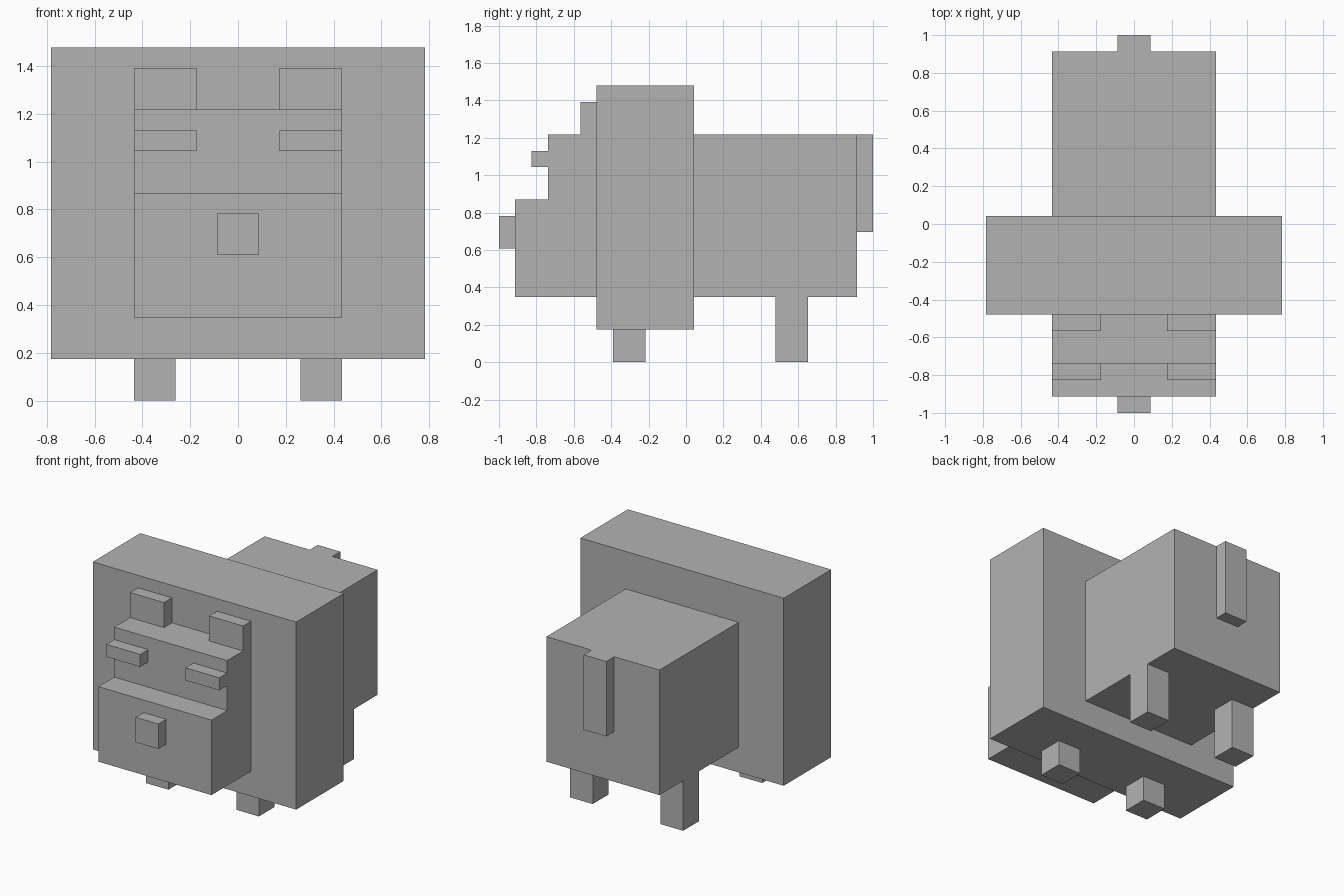
import bpy
import bmesh
from mathutils import Vector

cube = bpy.data.objects.get("Cube")
if cube:
    bpy.data.objects.remove(cube, do_unlink=True)

U = 2 / 23  # one block unit; the whole body is 23 units long

grey = bpy.data.materials.new("plain grey")
grey.use_nodes = True
colour = (0.45, 0.45, 0.45, 1)
grey.diffuse_color = colour
grey.node_tree.nodes["Principled BSDF"].inputs["Base Color"].default_value = colour


def block(name, x, y, z):
    """Box spanning the given (low, high) ranges, in block units."""
    low, high = (Vector(corner) * U for corner in zip(x, y, z))
    bm = bmesh.new()
    bmesh.ops.create_cube(bm, size=1)
    bmesh.ops.scale(bm, vec=high - low, verts=bm.verts)
    mesh = bpy.data.meshes.new(name)
    bm.to_mesh(mesh)
    bm.free()
    mesh.materials.append(grey)
    obj = bpy.data.objects.new(name, mesh)
    obj.location = (low + high) / 2
    bpy.context.collection.objects.link(obj)


def pair(name, x, y, z):
    """Matching blocks on the left (+x) and right (-x)."""
    block("left_" + name, x, y, z)
    block("right_" + name, (-x[1], -x[0]), y, z)


# Body, mane and tail
block("mane", (-9, 9), (-5.5, 0.5), (2, 17))
block("body", (-5, 5), (0.5, 10.5), (4, 14))
block("tail", (-1, 1), (10.5, 11.5), (8, 14))

# Head
block("muzzle", (-5, 5), (-10.5, -5.5), (4, 10))
block("forehead", (-5, 5), (-8.5, -5.5), (10, 14))
block("nose", (-1, 1), (-11.5, -10.5), (7, 9))
pair("brow", (2, 5), (-9.5, -8.5), (12, 13))
pair("ear", (2, 5), (-6.5, -5.5), (14, 16))

# Legs
pair("front_leg", (3, 5), (-4.5, -2.5), (0, 2))
pair("back_leg", (3, 5), (5.5, 7.5), (0, 4))
